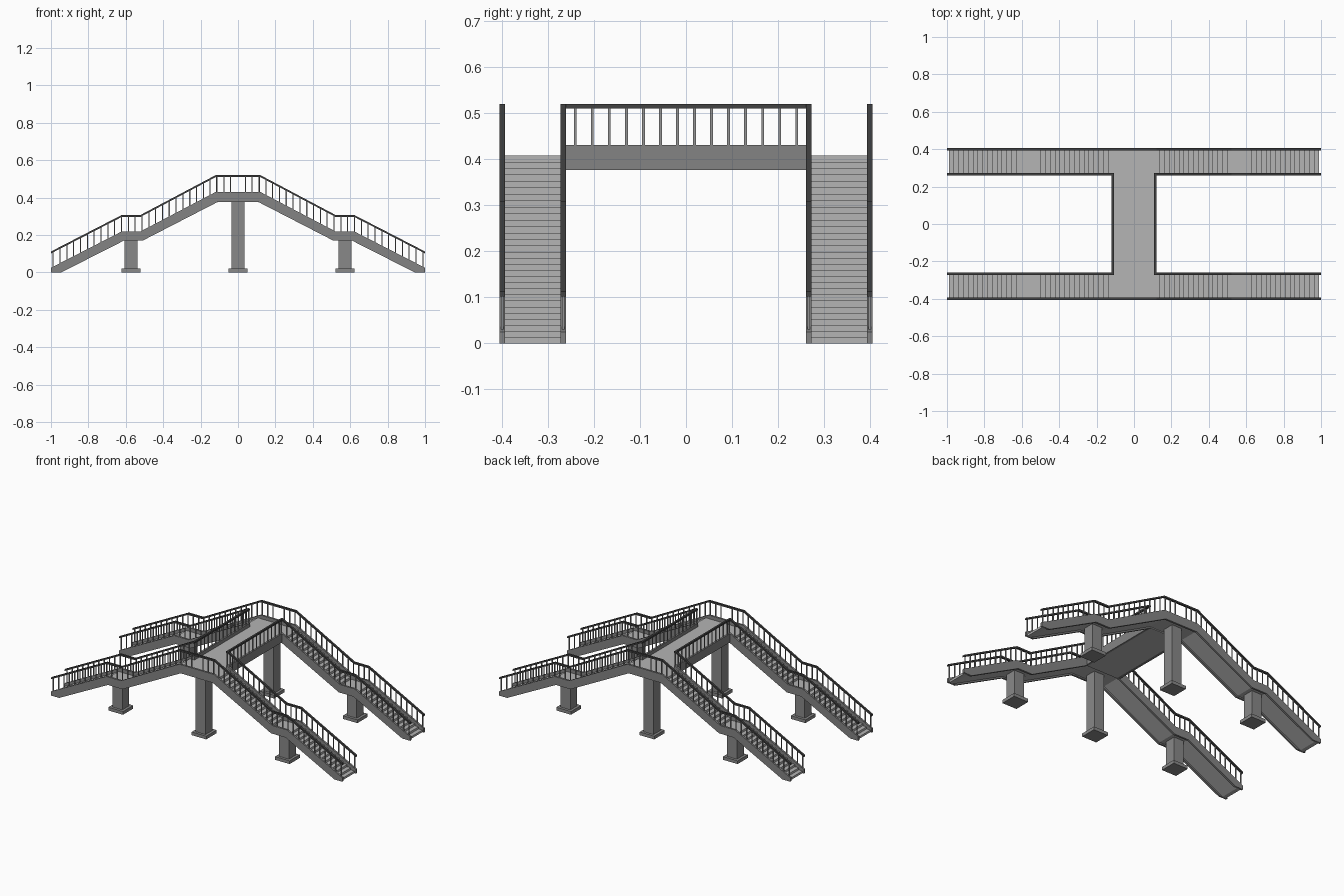
import bpy, bmesh
from mathutils import Matrix, Vector

if "Cube" in bpy.data.objects:
    bpy.data.objects.remove(bpy.data.objects["Cube"])


def material(name, v):
    m = bpy.data.materials.new(name)
    m.diffuse_color = (v, v, v, 1)
    m.use_nodes = True
    m.node_tree.nodes["Principled BSDF"].inputs["Base Color"].default_value = m.diffuse_color
    return m


STEEL = material("grey_beam", 0.23)
CONCRETE = material("column_grey", 0.25)
TREAD = material("light_tread", 0.46)
RAIL = material("dark_rail", 0.055)
POST = material("baluster_grey", 0.3)


def finish(bm, name, mat):
    bmesh.ops.recalc_face_normals(bm, faces=bm.faces)
    me = bpy.data.meshes.new(name)
    bm.to_mesh(me)
    bm.free()
    me.materials.append(mat)
    ob = bpy.data.objects.new(name, me)
    bpy.context.collection.objects.link(ob)
    return ob


def box(bm, x0, x1, y0, y1, z0, z1):
    m = Matrix.LocRotScale(Vector(((x0 + x1) / 2, (y0 + y1) / 2, (z0 + z1) / 2)), None,
                           Vector((x1 - x0, y1 - y0, z1 - z0)))
    bmesh.ops.create_cube(bm, size=1, matrix=m)


def prism(bm, pts, y0, y1):
    """Extrude an xz outline from y0 to y1."""
    f = bm.faces.new([bm.verts.new((x, y0, z)) for x, z in pts])
    r = bmesh.ops.extrude_face_region(bm, geom=[f])
    vs = [v for v in r["geom"] if isinstance(v, bmesh.types.BMVert)]
    bmesh.ops.translate(bm, verts=vs, vec=(0, y1 - y0, 0))


def flip(pts):
    return [(-x, z) for x, z in reversed(pts)]


def height(path, x):
    for (xa, za), (xb, zb) in zip(path, path[1:]):
        if xa <= x <= xb:
            return za + (zb - za) * (x - xa) / (xb - xa)
    return path[-1][1]


TOP = [(-1, 0.025), (-0.62, 0.22), (-0.52, 0.22), (-0.12, 0.43)]
BOTTOM = [(-1, 0), (-0.945, 0), (-0.61, 0.17), (-0.51, 0.17), (-0.11, 0.376)]
RTOP = [(-1, 0.112), (-0.62, 0.308), (-0.52, 0.308), (-0.12, 0.52)]
RBOT = [(x, z - 0.0105) for x, z in RTOP]
T = 0.012            # stringer thickness
YO, YI = 0.405, 0.26  # outer and inner faces of a stair
XE = 0.12            # bridge half width

# stair floor outline: two flights of steps, landing, deck
steps = []
for x0, x1, z0, z1 in ((-0.99, -0.63, 0, 0.198), (-0.50, -0.14, 0.198, 0.408)):
    n = 15
    for k in range(n):
        x = x0 + (x1 - x0) * k / (n - 1)
        steps += [(x, z0 + (z1 - z0) * k / n), (x, z0 + (z1 - z0) * (k + 1) / n)]
soffit = [(-0.965, 0), (-0.614, 0.178), (-0.514, 0.178), (-0.114, 0.384)]

for side, s in (("front", -1), ("back", 1)):
    # side beams: outer runs right across, inner stops at the bridge
    bm = bmesh.new()
    prism(bm, TOP + flip(TOP) + list(reversed(BOTTOM + flip(BOTTOM))), s * YO, s * (YO - T))
    inner = TOP + [(-XE + T, 0.43), (-XE + T, 0.376)] + list(reversed(BOTTOM[:-1] + [(-XE + 0.005, 0.3735)]))
    for p in (inner, flip(inner)):
        prism(bm, p, s * (YI + T), s * YI)
    finish(bm, side + "_stair_beams", STEEL)

    # stepped floor
    bm = bmesh.new()
    prism(bm, steps + flip(steps) + list(reversed(soffit + flip(soffit))), s * (YO - T), s * (YI + T))
    finish(bm, side + "_steps", TREAD)

    # handrails
    bm = bmesh.new()
    prism(bm, RTOP + flip(RTOP) + list(reversed(RBOT + flip(RBOT))), s * YO, s * (YO - T))
    rail = RTOP + [(-XE + T, 0.52), (-XE + T, 0.5095)] + list(reversed(RBOT))
    for p in (rail, flip(rail)):
        prism(bm, p, s * (YI + T), s * YI)
    finish(bm, side + "_handrails", RAIL)

    # stair balusters
    bm = bmesh.new()
    w = 0.0028
    for i in range(27):
        x = -0.988 + i * 0.0365
        for y in (YO - T / 2, YI + T / 2):
            if y < 0.3 and x > -XE + T:
                continue
            for m in ((1, -1) if x < -0.01 else (1,)):
                box(bm, m * x - w, m * x + w, s * y - w, s * y + w,
                    height(TOP, x) - 0.004, height(RTOP, x) - 0.006)
    finish(bm, side + "_balusters", POST)

    # columns with footings
    bm = bmesh.new()
    y = s * (YO + YI) / 2
    for x, h in ((-0.572, 0.18), (0, 0.386), (0.572, 0.18)):
        box(bm, x - 0.034, x + 0.034, y - 0.034, y + 0.034, 0.01, h)
        box(bm, x - 0.05, x + 0.05, y - 0.05, y + 0.05, 0, 0.02)
    finish(bm, side + "_columns", CONCRETE)

# bridge deck
bm = bmesh.new()
box(bm, -XE + T, XE - T, -YI - T, YI + T, 0.378, 0.408)
finish(bm, "bridge_deck", TREAD)

# bridge side beams, handrails and balusters
beams, rails, posts = bmesh.new(), bmesh.new(), bmesh.new()
for s in (-1, 1):
    a, b = sorted((s * XE, s * (XE - T)))
    box(beams, a, b, -YI, YI, 0.376, 0.43)
    box(rails, a, b, -YI, YI, 0.5095, 0.52)
    c = (a + b) / 2
    for i in range(14):
        y = -0.24 + i * 0.48 / 13
        box(posts, c - 0.0028, c + 0.0028, y - 0.0028, y + 0.0028, 0.426, 0.514)
finish(beams, "bridge_side_beams", STEEL)
finish(rails, "bridge_handrails", RAIL)
finish(posts, "bridge_balusters", POST)
